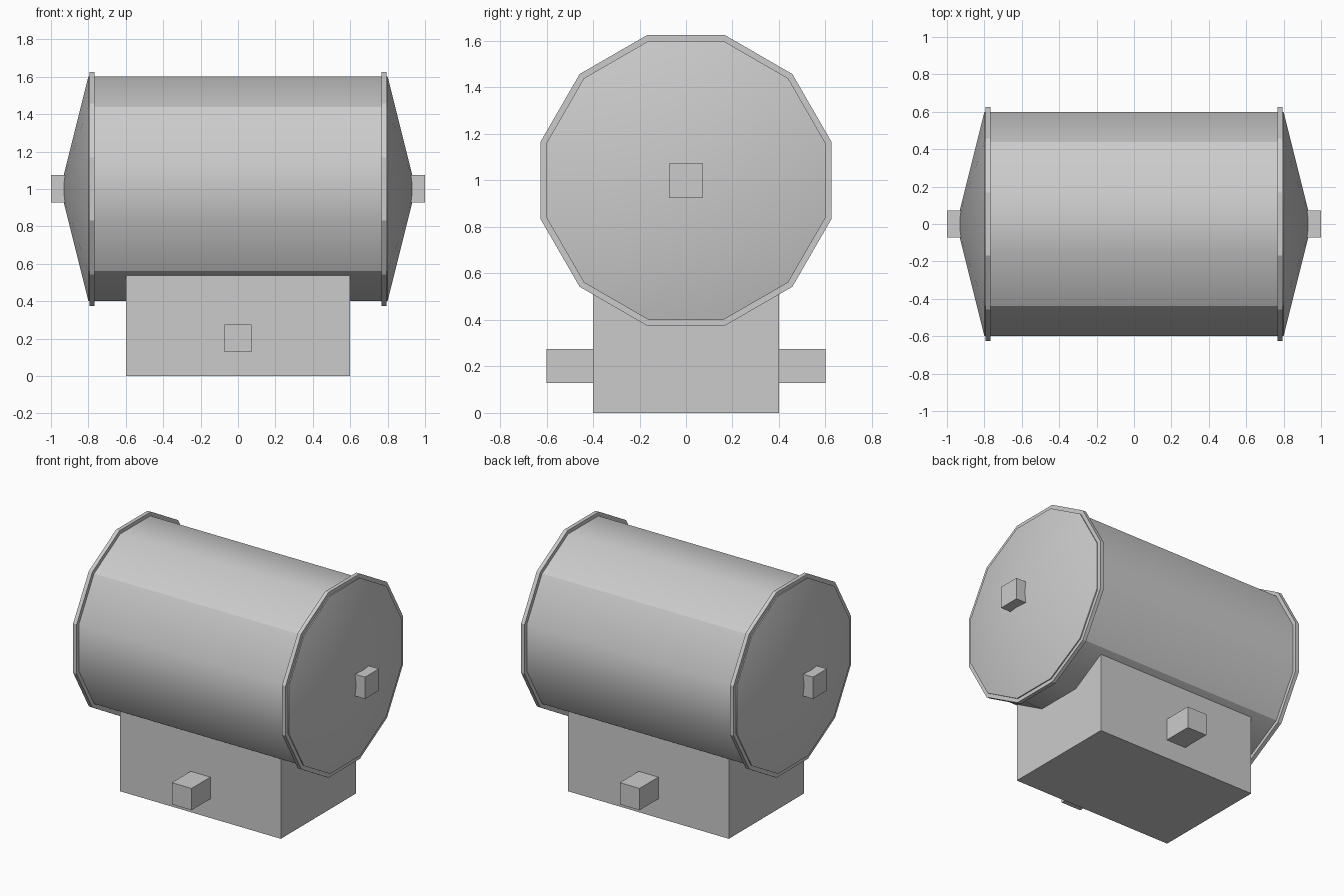
import bpy, bmesh, math
from mathutils import Matrix, Vector

cube = bpy.data.objects.get("Cube")
if cube:
    bpy.data.objects.remove(cube, do_unlink=True)

GREY = (0.6, 0.6, 0.6, 1.0)
mat = bpy.data.materials.new("plain grey")
mat.use_nodes = True
mat.diffuse_color = GREY
mat.node_tree.nodes["Principled BSDF"].inputs["Base Color"].default_value = GREY

SIDES = 12
AXIS_Z = 1.0


def finish(name, bm):
    bmesh.ops.recalc_face_normals(bm, faces=bm.faces)
    mesh = bpy.data.meshes.new(name)
    bm.to_mesh(mesh)
    bm.free()
    mesh.materials.append(mat)
    obj = bpy.data.objects.new(name, mesh)
    bpy.context.collection.objects.link(obj)
    return obj


def box(name, size, centre):
    bm = bmesh.new()
    bmesh.ops.create_cube(bm, size=1, matrix=Matrix.Translation(centre) @ Matrix.Diagonal((*size, 1)))
    return finish(name, bm)


def ring(bm, x, apothem):
    """Twelve-sided loop around the drum axis, flat side up."""
    r = apothem / math.cos(math.pi / SIDES)
    return [bm.verts.new((x, r * math.cos(a), AXIS_Z + r * math.sin(a)))
            for a in ((i + 0.5) * 2 * math.pi / SIDES for i in range(SIDES))]


def bridge(bm, a, b, smooth=False):
    for i in range(SIDES):
        j = (i + 1) % SIDES
        bm.faces.new((a[i], a[j], b[j], b[i])).smooth = smooth


# Drum with shallow conical ends; the shell is smooth in four quarters
bm = bmesh.new()
left, right = ring(bm, 0.8, 0.6), ring(bm, -0.8, 0.6)
bridge(bm, left, right, smooth=True)
for loop, tip_x in ((left, 0.95), (right, -0.95)):
    tip = bm.verts.new((tip_x, 0, AXIS_Z))
    for i in range(SIDES):
        bm.faces.new((loop[i], loop[(i + 1) % SIDES], tip)).smooth = True
    for i in range(SIDES):
        bm.edges.get((loop[i], loop[(i + 1) % SIDES])).smooth = False
for i in range(1, SIDES, 3):
    bm.edges.get((left[i], right[i])).smooth = False
finish("drum", bm)

# Raised rims near both ends of the drum
for side, s in (("left", 1), ("right", -1)):
    bm = bmesh.new()
    loops = [ring(bm, s * x, r) for x, r in ((0.767, 0.59), (0.767, 0.625), (0.793, 0.625), (0.793, 0.59))]
    for k in range(4):
        bridge(bm, loops[k], loops[(k + 1) % 4])
    finish(side + "_rim", bm)

# Base block, running up into the drum
box("base", (1.2, 0.8, 0.6), Vector((0, 0, 0.3)))

# Square pegs on the drum ends and on the front and back of the base
P = 0.147
for side, s in (("left", 1), ("right", -1)):
    box(side + "_peg", (0.12, P, P), Vector((s * 0.94, 0, AXIS_Z)))
for side, s in (("back", 1), ("front", -1)):
    box(side + "_peg", (P, 0.22, P), Vector((0, s * 0.49, 0.202)))
